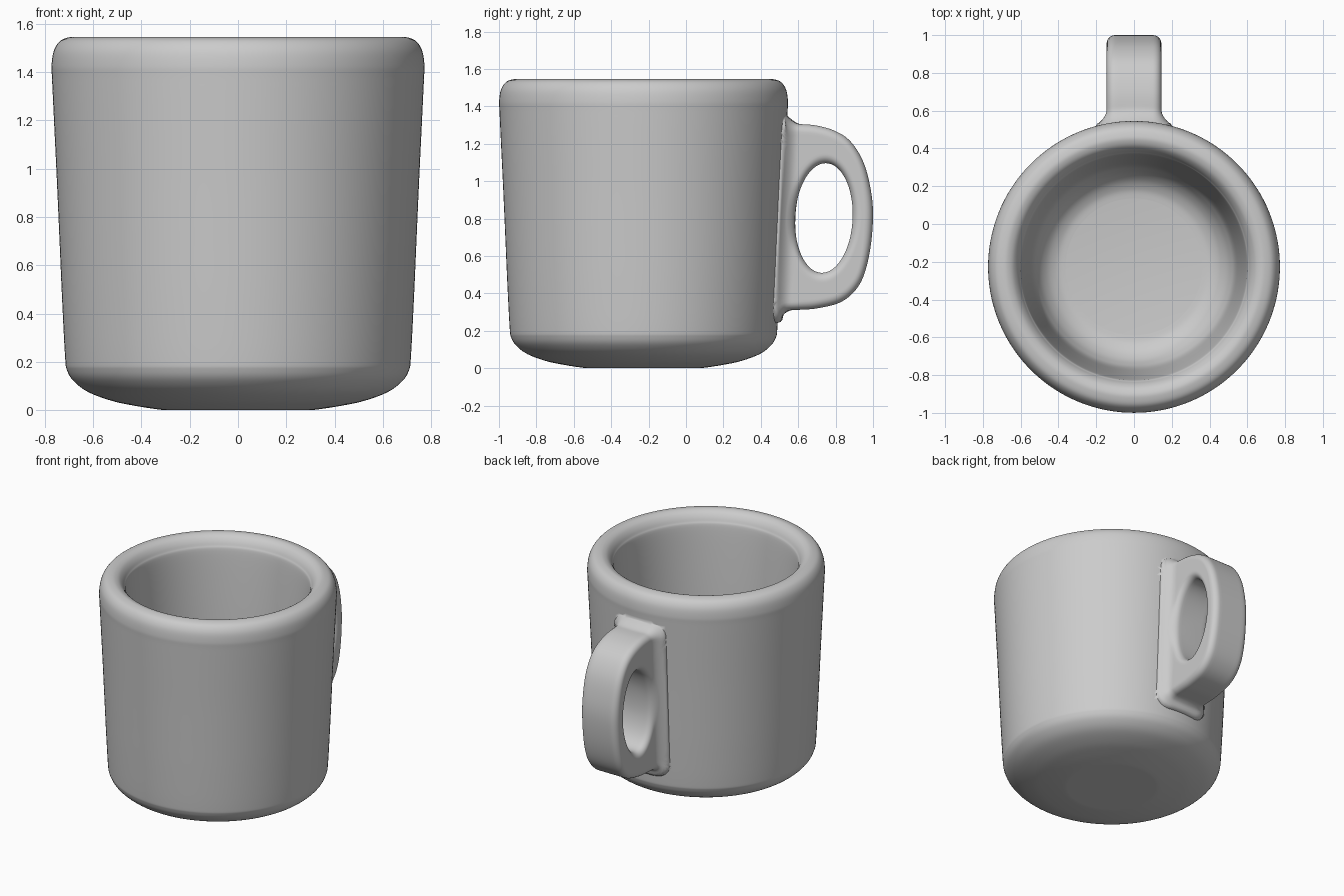
import bpy, bmesh, math
from mathutils import Vector

if "Cube" in bpy.data.objects:
    bpy.data.objects.remove(bpy.data.objects["Cube"])

BODY_Y = -0.227


def smooth_path(pts, steps, closed):
    """Catmull-Rom curve through 2D points."""
    p = [Vector(q) for q in pts]
    n = len(p)
    get = (lambda i: p[i % n]) if closed else (lambda i: p[max(0, min(n - 1, i))])
    out = []
    for i in range(n if closed else n - 1):
        a, b, c, d = (get(i + k) for k in (-1, 0, 1, 2))
        for s in range(steps):
            t = s / steps
            out.append(0.5 * (2 * b + (c - a) * t + (2 * a - 5 * b + 4 * c - d) * t ** 2
                              + (3 * b - a - 3 * c + d) * t ** 3))
    if not closed:
        out.append(p[-1])
    return out


def make_object(name, bm):
    me = bpy.data.meshes.new(name)
    bm.to_mesh(me)
    bm.free()
    ob = bpy.data.objects.new(name, me)
    bpy.context.collection.objects.link(ob)
    return ob


def bridge(bm, rings, close_rings):
    """Quads between successive closed rings."""
    n = len(rings[0])
    for k in range(len(rings) if close_rings else len(rings) - 1):
        a, b = rings[k], rings[(k + 1) % len(rings)]
        for j in range(n):
            bm.faces.new((a[j], a[(j + 1) % n], b[(j + 1) % n], b[j]))


# Mug body: lathed (radius, z) profile from underside to inner floor
profile = [(0.28, 0), (0.32, 0.002), (0.42, 0.017), (0.52, 0.038), (0.62, 0.075),
           (0.68, 0.12), (0.708, 0.165), (0.716, 0.22), (0.728, 0.45), (0.739, 0.7),
           (0.75, 0.95), (0.762, 1.2), (0.77, 1.37), (0.772, 1.43), (0.762, 1.49),
           (0.735, 1.53), (0.695, 1.545), (0.665, 1.543), (0.635, 1.525), (0.61, 1.485),
           (0.595, 1.42), (0.575, 1.1), (0.557, 0.7), (0.54, 0.4), (0.51, 0.29),
           (0.465, 0.225), (0.41, 0.19), (0.36, 0.18)]
bm = bmesh.new()
SEG = 144
rings = []
for r, z in smooth_path(profile, 6, False):
    rings.append([bm.verts.new((r * math.cos(2 * math.pi * j / SEG),
                                BODY_Y + r * math.sin(2 * math.pi * j / SEG), max(z, 0)))
                  for j in range(SEG)])
bridge(bm, rings, False)
bm.faces.new(rings[0])
bm.faces.new(rings[-1])
bmesh.ops.recalc_face_normals(bm, faces=bm.faces)
body = make_object("mug_body", bm)

# Handle: rounded loop between an outer (y, z) outline and an oval hole
outline = [(0.46, 1.3), (0.52, 1.302), (0.6, 1.305), (0.7, 1.297),
           (0.8, 1.267), (0.88, 1.212), (0.945, 1.11), (0.983, 0.98), (1.0, 0.83),
           (0.987, 0.65), (0.952, 0.5), (0.9, 0.41), (0.82, 0.35), (0.7, 0.32),
           (0.6, 0.312), (0.52, 0.31), (0.44, 0.31), (0.44, 0.55), (0.45, 0.8), (0.46, 1.05)]
HC, HY, HZ = Vector((0.737, 0.803)), 0.154, 0.293
HALF, RAD = 0.145, 0.045
bm = bmesh.new()
rings = []
for o in smooth_path(outline, 8, True):
    t = math.atan2((o.y - HC.y) / HZ, (o.x - HC.x) / HY)
    z_off = HZ * math.sin(t)
    i = HC + Vector((HY * math.cos(t) + 0.035 * z_off, z_off))
    length = (i - o).length
    d = (i - o) / length
    # rounded rectangle: width across, s along the spoke from outline to hole
    corners = []
    for q, (sx, ss) in enumerate(((1, 1), (-1, 1), (-1, -1), (1, -1))):
        for k in range(7):
            a = math.pi / 2 * (q + k / 6)
            corners.append((sx * (HALF - RAD) + RAD * math.cos(a),
                            length / 2 + ss * (length / 2 - RAD) + RAD * math.sin(a)))
        if q == 3:
            break
    section = []
    for k, c in enumerate(corners):
        section.append(c)
        if k % 7 == 6:  # extra points along the straight sides
            e = corners[(k + 1) % len(corners)]
            section += [(c[0] + (e[0] - c[0]) * f / 10, c[1] + (e[1] - c[1]) * f / 10)
                        for f in range(1, 10)]
    ring = []
    for x, s in section:
        p = o + d * s
        ring.append(bm.verts.new((x, p.x, p.y)))
    rings.append(ring)
bridge(bm, rings, True)
bmesh.ops.recalc_face_normals(bm, faces=bm.faces)
bm.normal_update()
# Fillet: swell the handle where it approaches the body wall
for v, nrm in [(v, v.normal.copy()) for v in bm.verts]:
    wall = 0.716 + (v.co.z - 0.22) * 0.047
    gap = max(0, math.hypot(v.co.x, v.co.y - BODY_Y) - wall)
    if gap < 0.08 and v.co.y > 0.4:
        v.co += nrm * 0.055 * (1 - gap / 0.08) ** 2
handle = make_object("mug_handle", bm)

# Weld handle to the body
mod = body.modifiers.new("join_handle", 'BOOLEAN')
mod.operation = 'UNION'
mod.solver = 'EXACT'
mod.object = handle
bpy.context.view_layer.objects.active = body
body.select_set(True)
bpy.ops.object.modifier_apply(modifier=mod.name)
bpy.data.objects.remove(handle)
body.name = "mug"
bpy.ops.object.shade_smooth_by_angle(angle=math.radians(65))
